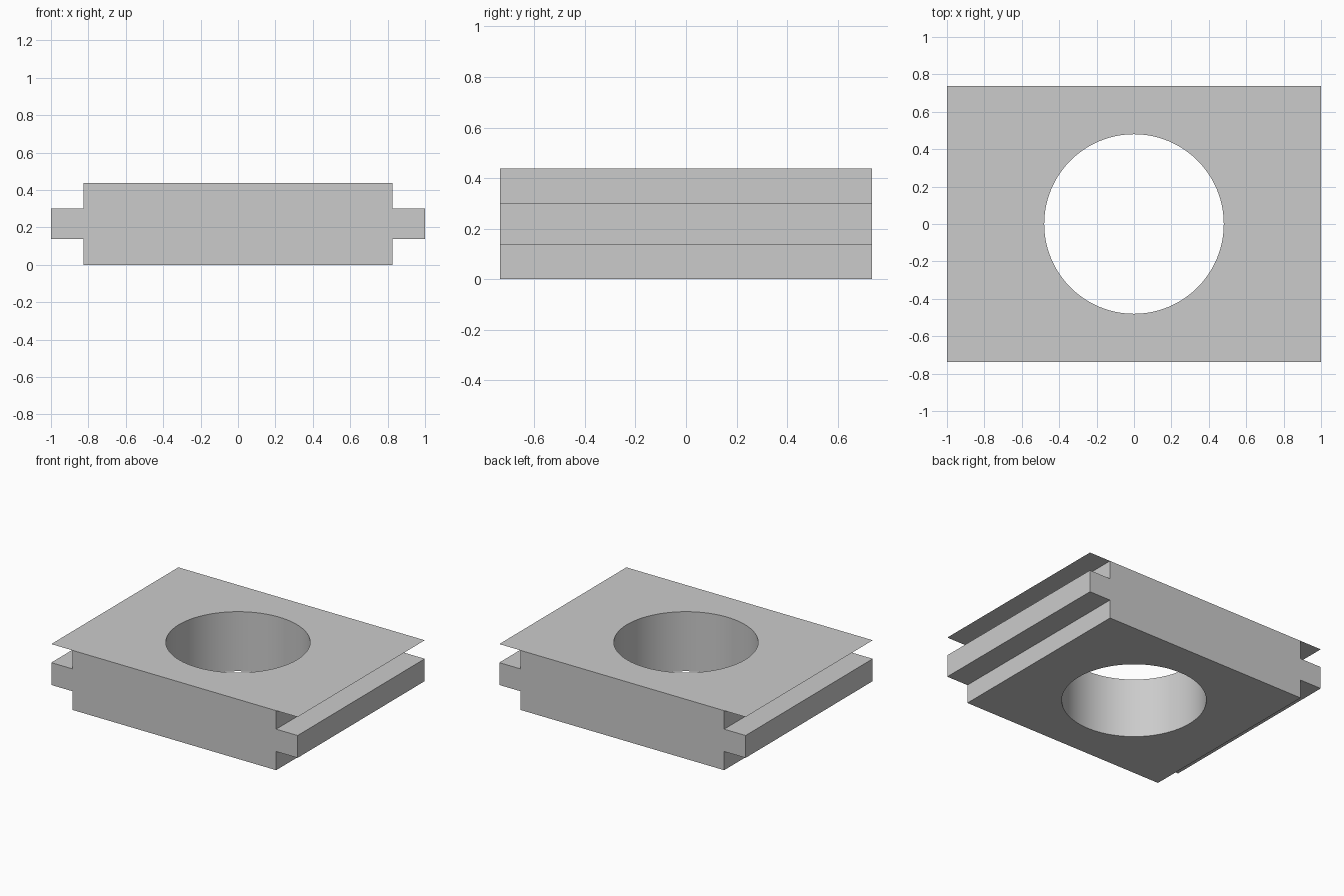
import bpy, bmesh, math

cube = bpy.data.objects.get("Cube")
if cube:
    bpy.data.objects.remove(cube, do_unlink=True)

HALF_W, BODY_W, HALF_D = 1.0, 0.826, 0.737
TOP, TONGUE_LOW, TONGUE_HIGH = 0.437, 0.137, 0.301
RADIUS, SEGMENTS = 0.48, 96

grey = bpy.data.materials.new("plain grey")
grey.use_nodes = True
colour = (0.6, 0.6, 0.6, 1)
grey.diffuse_color = colour
grey.node_tree.nodes["Principled BSDF"].inputs["Base Color"].default_value = colour

bm = bmesh.new()


def loop_edges(verts):
    """Closed ring of edges through the vertices, reusing existing ones."""
    pairs = zip(verts, verts[1:] + verts[:1])
    return [bm.edges.get(p) or bm.edges.new(p) for p in pairs]


def circle(z):
    angles = [2 * math.pi * i / SEGMENTS for i in range(SEGMENTS)]
    return [bm.verts.new((RADIUS * math.cos(a), RADIUS * math.sin(a), z)) for a in angles]


def strip(a, b, closed=False):
    """Quads between two matching rows of vertices."""
    for i in range(len(a) if closed else len(a) - 1):
        j = (i + 1) % len(a)
        bm.faces.new((a[i], a[j], b[j], b[i]))


def pierced_plate(corners, hole):
    bmesh.ops.triangle_fill(bm, use_beauty=True, normal=(0, 0, 1),
                            edges=loop_edges(corners) + loop_edges(hole))


# Body cross-section with a tongue on each side, open along top and bottom
right = [(BODY_W, 0), (BODY_W, TONGUE_LOW), (HALF_W, TONGUE_LOW),
         (HALF_W, TONGUE_HIGH), (BODY_W, TONGUE_HIGH), (BODY_W, TOP)]
left = [(-x, z) for x, z in reversed(right)]
front, back = [[bm.verts.new((x, y, z)) for x, z in right + left]
               for y in (-HALF_D, HALF_D)]
n = len(right)
for side in (slice(0, n), slice(n, 2 * n)):
    strip(front[side], back[side])
bm.faces.new(front)
bm.faces.new(reversed(back))

# Round bore, underside, and thin top sheet overhanging both sides
bore_low, bore_high = circle(0), circle(TOP)
strip(bore_low, bore_high, closed=True)
pierced_plate([front[-1], front[0], back[0], back[-1]], bore_low)
sheet = [bm.verts.new((sx * HALF_W, sy * HALF_D, TOP))
         for sx, sy in ((-1, -1), (1, -1), (1, 1), (-1, 1))]
pierced_plate(sheet, bore_high)
bmesh.ops.recalc_face_normals(bm, faces=bm.faces[:])

mesh = bpy.data.meshes.new("pierced_block")
bm.to_mesh(mesh)
bm.free()
mesh.materials.append(grey)
block = bpy.data.objects.new("pierced_block", mesh)
bpy.context.collection.objects.link(block)

# Smooth bore with crisp outer edges
bpy.ops.object.select_all(action="DESELECT")
block.select_set(True)
bpy.context.view_layer.objects.active = block
bpy.ops.object.shade_smooth_by_angle(angle=math.radians(30))
